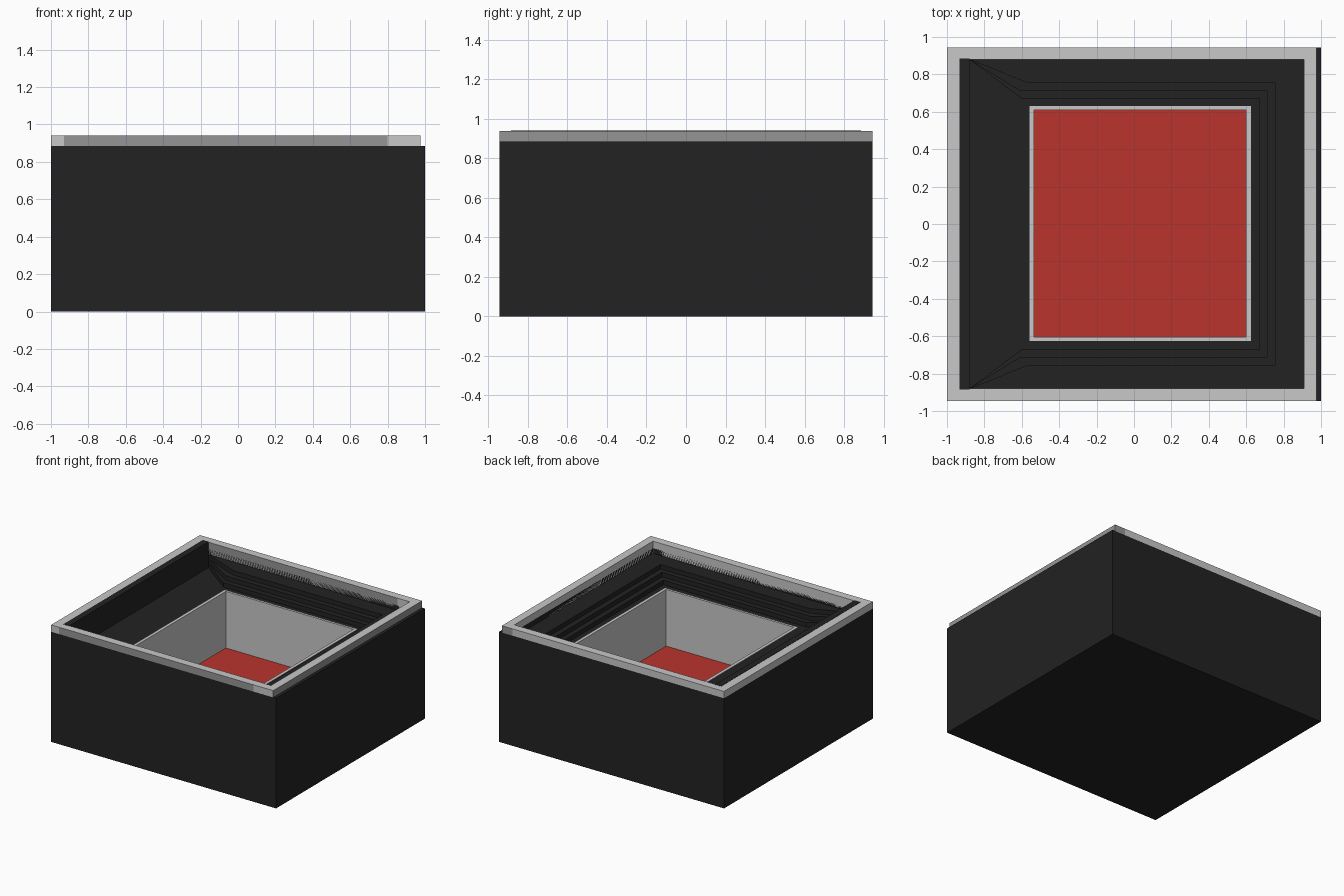
import bpy, bmesh

if "Cube" in bpy.data.objects:
    bpy.data.objects.remove(bpy.data.objects["Cube"])


def material(name, rgb):
    m = bpy.data.materials.new(name)
    m.diffuse_color = (*rgb, 1)
    m.use_nodes = True
    m.node_tree.nodes["Principled BSDF"].inputs["Base Color"].default_value = m.diffuse_color
    return m


BLACK = material("black", (0.016, 0.016, 0.016))
LIGHT = material("light grey", (0.58, 0.58, 0.58))
MID = material("mid grey", (0.30, 0.30, 0.30))
RED = material("red", (0.49, 0.034, 0.027))


def finish(bm, name, mats):
    me = bpy.data.meshes.new(name)
    bm.to_mesh(me)
    bm.free()
    for m in mats:
        me.materials.append(m)
    ob = bpy.data.objects.new(name, me)
    bpy.context.collection.objects.link(ob)
    return ob


def loft(loops, cap_start=False, cap_end=False, closed=False):
    """Join rectangular loops (x0, x1, y0, y1, z) in order."""
    bm = bmesh.new()
    rings = [[bm.verts.new(p) for p in ((a, c, z), (b, c, z), (b, d, z), (a, d, z))]
             for a, b, c, d, z in loops]
    pairs = list(zip(rings, rings[1:]))
    if closed:
        pairs.append((rings[-1], rings[0]))
    for r, s in pairs:
        for i in range(4):
            j = (i + 1) % 4
            bm.faces.new((r[i], r[j], s[j], s[i]))
    if cap_start:
        bm.faces.new(rings[0][::-1])
    if cap_end:
        bm.faces.new(rings[-1])
    bm.normal_update()
    return bm


def prism(points, z0, z1):
    bm = bmesh.new()
    f = bm.faces.new([bm.verts.new((x, y, z0)) for x, y in points])
    top = bmesh.ops.extrude_face_region(bm, geom=[f])["geom"]
    bmesh.ops.translate(bm, vec=(0, 0, z1 - z0),
                        verts=[v for v in top if isinstance(v, bmesh.types.BMVert)])
    bmesh.ops.recalc_face_normals(bm, faces=bm.faces)
    return bm


OUT = (-1, 1, -0.945, 0.945)
INNER = (-0.93, 0.91, -0.88, 0.88)
PIT = (-0.56, 0.625, -0.625, 0.63)
PIT_IN = (-0.535, 0.60, -0.605, 0.61)

# Black outer body with recessed ledge around the pit opening
finish(loft([(*OUT, 0), (*OUT, 0.885), (*INNER, 0.885), (*INNER, 0.735), (*PIT, 0.735)],
            cap_start=True), "outer_body", [BLACK])

# Grey rim, its front and right sides in a darker grey
RIM = (-1, 0.975, -0.945, 0.945)
bm = loft([(*RIM, 0.885), (*RIM, 0.94), (*INNER, 0.94), (*INNER, 0.84)], closed=True)
for cut in (-0.93, 0.8, 0.88):
    bmesh.ops.bisect_plane(bm, geom=bm.verts[:] + bm.edges[:] + bm.faces[:],
                           plane_co=(cut, 0, 0), plane_no=(1, 0, 0))
bm.normal_update()
for f in bm.faces:
    c, n = f.calc_center_median(), f.normal
    front = n.y < -0.9 and -0.93 < c.x < 0.8
    back_end = n.y > 0.9 and c.y > 0 and c.x > 0.88
    f.material_index = int(front or back_end or n.x > 0.9)
finish(bm, "rim", [LIGHT, MID])

# Three terraces stepping down on the front, right and back sides
for k, (o, end, z) in enumerate(((0.755, -0.57, 0.842), (0.712, -0.61, 0.806),
                                 (0.67, -0.60, 0.770))):
    pts = [(-0.88, -0.88), (0.91, -0.88), (0.91, 0.88), (-0.88, 0.88),
           (end, o), (o, o), (o, -o), (end, -o)]
    finish(prism(pts, 0.73, z), f"terrace_{k + 1}", [BLACK])

# Black plate along the left inner wall
finish(prism([(-0.932, -0.885), (-0.88, -0.885), (-0.88, 0.885), (-0.932, 0.885)],
             0.735, 0.942), "left_plate", [BLACK])

# Light liner of the pit with a red floor
bm = loft([(*PIT, 0.73), (*PIT, 0.74), (*PIT_IN, 0.74), (*PIT_IN, 0.285)], cap_end=True)
for f in bm.faces:
    f.material_index = int(f.calc_center_median().z < 0.3)
finish(bm, "pit_liner", [LIGHT, RED])
